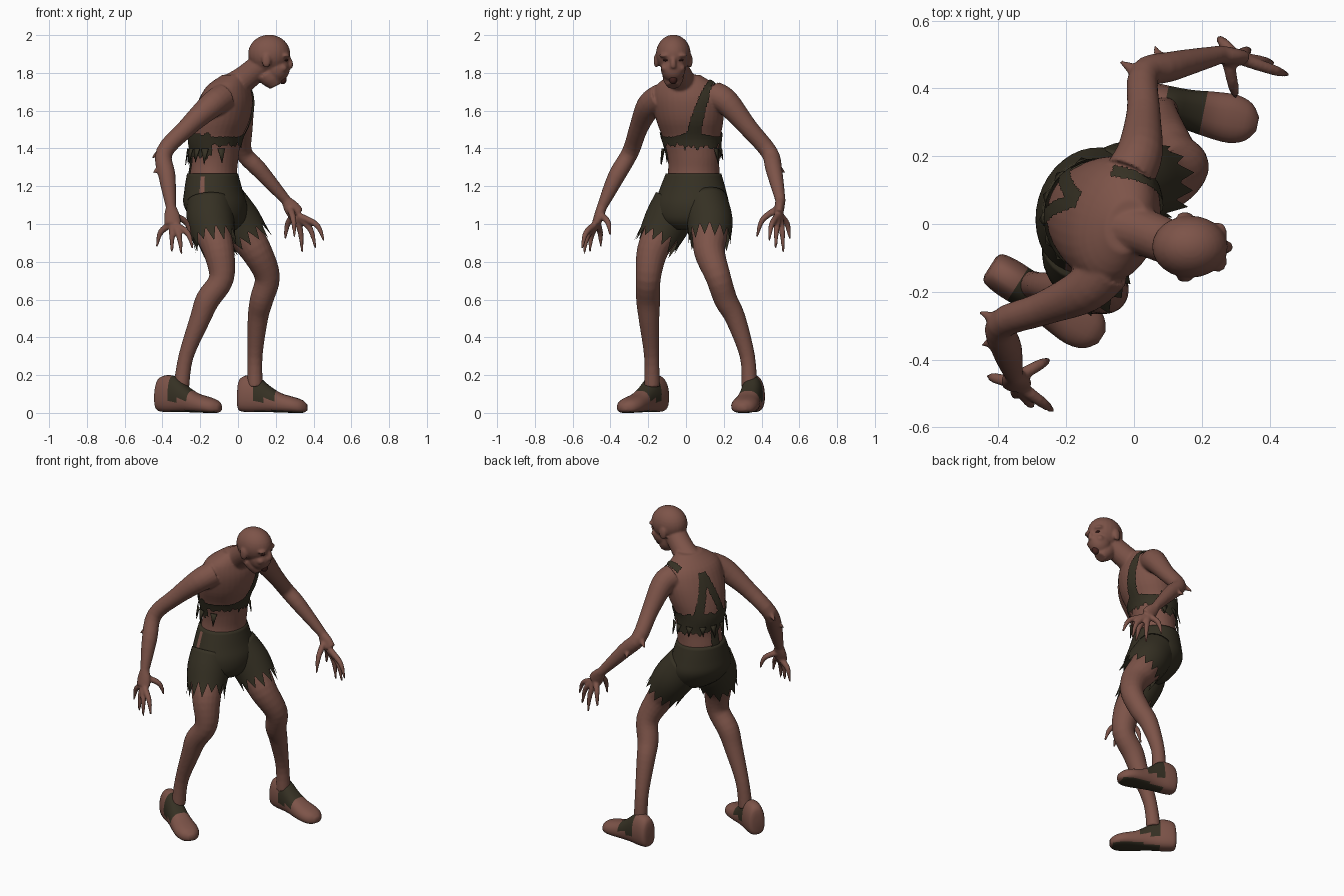
import bpy, bmesh, math, random
from mathutils import Vector as V

if "Cube" in bpy.data.objects:
    bpy.data.objects.remove(bpy.data.objects["Cube"])
random.seed(4)

def material(name, rgb):
    m = bpy.data.materials.new(name)
    m.diffuse_color = (*rgb, 1)
    m.use_nodes = True
    m.node_tree.nodes["Principled BSDF"].inputs["Base Color"].default_value = m.diffuse_color
    return m
SKIN = material("brown skin", (0.205, 0.088, 0.066))
CLOTH = material("dark olive cloth", (0.036, 0.030, 0.017))
DARK = material("dark mouth", (0.055, 0.016, 0.013))

LAT, FWD = V((0.27, 0.963, 0)), V((0.963, -0.27, 0))   # twisted torso axes
UP = V((0, 0, 1))

def make(name, bm, mats):
    bmesh.ops.recalc_face_normals(bm, faces=bm.faces)
    for f in bm.faces:
        f.smooth = True
    me = bpy.data.meshes.new(name)
    bm.to_mesh(me)
    bm.free()
    for m in mats:
        me.materials.append(m)
    ob = bpy.data.objects.new(name, me)
    bpy.context.collection.objects.link(ob)
    return ob

def spline(pts, k=4):
    """Catmull-Rom through points of any dimension"""
    out = []
    for i in range(len(pts) - 1):
        p0, p1, p2, p3 = pts[max(i-1, 0)], pts[i], pts[i+1], pts[min(i+2, len(pts)-1)]
        for j in range(k):
            t = j / k
            out.append([0.5*(2*b + (c-a)*t + (2*a-5*b+4*c-d)*t*t + (3*b-a-3*c+d)*t**3)
                        for a, b, c, d in zip(p0, p1, p2, p3)])
    return out + [list(pts[-1])]

def skin_rings(bm, rings, caps=(True, True)):
    vs = [[bm.verts.new(p) for p in r] for r in rings]
    n = len(vs[0])
    faces = [[bm.faces.new((a[i], a[(i+1) % n], b[(i+1) % n], b[i])) for i in range(n)]
             for a, b in zip(vs, vs[1:])]
    if caps[0]:
        bm.faces.new(vs[0])
    if caps[1]:
        bm.faces.new(vs[-1])
    return faces

def loft(bm, pts, n=20, flat=False, jag=0, caps=(True, True)):
    """Tube through (x, y, z, radius[, radius2]); flat keeps the rings horizontal"""
    pts = spline([p if len(p) == 5 else (*p, p[3]) for p in pts])
    rings = []
    for i, p in enumerate(pts):
        t = (V(pts[min(i+1, len(pts)-1)][:3]) - V(pts[max(i-1, 0)][:3])).normalized()
        if flat:
            s, w = LAT, FWD
        else:
            s = (V((1, 0, 0)) - t * t.x).normalized()
            w = t.cross(s)
        ring = []
        for j in range(n):
            a = 2 * math.pi * j / n
            q = V(p[:3]) + s * p[3] * math.cos(a) + w * p[4] * math.sin(a)
            if jag and i == len(pts) - 1:          # ragged hem
                q += t * jag * ((1 if j % 2 else -0.6) * random.uniform(0.4, 1))
            ring.append(q)
        rings.append(ring)
    return skin_rings(bm, rings, caps)

def ball(bm, c, r):
    vs = bmesh.ops.create_uvsphere(bm, u_segments=24, v_segments=16, radius=1)["verts"]
    for v in vs:
        v.co = V(c) + V((v.co.x*r[0], v.co.y*r[1], v.co.z*r[2]))

body = bmesh.new()
# torso, horizontal rings: x, y, z, half width, half depth
loft(body, [(-.12, .03, 1.0, .11, .09), (-.12, .03, 1.1, .17, .14), (-.13, .04, 1.25, .14, .125),
            (-.12, .04, 1.35, .138, .122), (-.12, .03, 1.45, .153, .137), (-.09, .02, 1.55, .18, .15),
            (-.065, .01, 1.65, .19, .14), (-.05, .0, 1.73, .165, .11), (-.02, -.005, 1.79, .08, .06)], 32, flat=True)
# neck and head
loft(body, [(-.06, .0, 1.70, .085), (.03, -.025, 1.765, .07), (.12, -.06, 1.84, .066), (.16, -.065, 1.88, .06)])
ball(body, (.165, -.067, 1.9), (.112, .092, .102))
ball(body, (.205, -.068, 1.825), (.07, .066, .075))        # face
loft(body, [(.15, -.068, 1.80, .058), (.18, -.068, 1.765, .053), (.20, -.068, 1.73, .034)])   # jaw
loft(body, [(.262, -.068, 1.885, .014), (.276, -.068, 1.85, .016), (.27, -.068, 1.83, .018)])  # nose
for sy in (-1, 1):
    ball(body, (.25, -.068 + sy*.04, 1.892), (.025, .034, .013))   # brow
    ball(body, (.236, -.068 + sy*.045, 1.825), (.025, .02, .02))   # cheek
    ball(body, (.15, -.068 + sy*.09, 1.865), (.024, .013, .038))   # ear

# arms and clawed hands: path, palm end, fingertips (thumb first)
ARMS = [([(-.08, -.13, 1.67, .075), (-.145, -.195, 1.625, .068), (-.27, -.25, 1.51, .05), (-.39, -.295, 1.38, .045),
          (-.375, -.37, 1.25, .045), (-.355, -.445, 1.09, .027)], (-.345, -.475, 1.0),
         [(-.25, -.40, .94), (-.24, -.55, .87), (-.30, -.54, .84), (-.35, -.51, .85), (-.43, -.45, .88)],
         [((-.39, -.29, 1.40), (-.455, -.26, 1.35)), ((-.385, -.33, 1.32), (-.45, -.36, 1.27))]),
        ([(-.01, .15, 1.68, .075), (.018, .215, 1.645, .068), (.028, .33, 1.51, .05), (.03, .44, 1.38, .045),
          (.11, .465, 1.29, .044), (.255, .50, 1.125, .027)], (.31, .49, 1.05),
         [(.30, .375, .93), (.455, .44, .91), (.41, .475, .87), (.34, .515, .85), (.25, .55, .92)],
         [((.02, .44, 1.39), (-.04, .48, 1.35)), ((.09, .46, 1.32), (.06, .525, 1.27))])]
for path, palm, tips, spikes in ARMS:
    loft(body, path)
    wrist, palm = V(path[-1][:3]), V(palm)
    loft(body, [(*wrist, .027), (*wrist.lerp(palm, .5), .042, .026), (*palm, .044, .024)])
    for k, tip in enumerate(tips):
        tip = V(tip)
        base = wrist.lerp(palm, .35 if k == 0 else .85)
        base = base + (tip - base) * .12
        out = (tip - base)
        out.z = 0
        mid = base.lerp(tip, .5) + out * .22 + UP * .018
        loft(body, [(*base, .019), (*mid, .016), (*tip, .006)], 10)
    for a, b in spikes:                                    # torn elbow skin
        loft(body, [(*a, .028), (*b, .005)], 10)

# legs
LEGS = [[(-.15, -.05, 1.08, .11), (-.13, -.13, .95, .095), (-.10, -.18, .85, .082), (-.088, -.2, .71, .066),
         (-.16, -.2, .6, .064), (-.20, -.196, .5, .055), (-.275, -.182, .3, .04), (-.30, -.18, .14, .042)],
        [(-.07, .11, 1.08, .11), (.03, .125, .95, .095), (.10, .125, .85, .082), (.155, .17, .72, .067),
         (.125, .21, .6, .062), (.105, .262, .5, .054), (.09, .325, .3, .04), (.09, .335, .14, .042)]]
for leg in LEGS:
    loft(body, leg)

# fuse all flesh into one smooth skin
ob = make("body", body, [])
rm = ob.modifiers.new("fuse", 'REMESH')
rm.mode, rm.voxel_size = 'VOXEL', 0.007
sm = ob.modifiers.new("soften", 'SMOOTH')
sm.factor, sm.iterations = 0.5, 3
dg = bpy.context.evaluated_depsgraph_get()
fused = bpy.data.meshes.new_from_object(ob.evaluated_get(dg))
ob.modifiers.clear()
ob.data = fused
fused.materials.clear()
fused.materials.append(SKIN)
fused.polygons.foreach_set("use_smooth", [True] * len(fused.polygons))

# torn shirt: the skin faces under a band, a shoulder strap and back shreds, lifted off the skin
def shirt(p):
    d = p - V((-.1, .02, 0))
    u, v, z = d.dot(LAT), d.dot(FWD), p.z
    if abs(u) > .215 or not 1.26 < z < 1.85:
        return False
    a = math.atan2(v, u)
    rag = .022 * abs((a * 3.2) % 2 - 1) + .02 * abs((a * 7.3) % 2 - 1)
    if v > 0:                                              # chest side
        low = 1.385 + rag if u > 0 else 1.405 + rag * .6
        if low < z < 1.465 + .03 * math.exp(-((u - .05) / .06) ** 2):
            return True
        t = (z - 1.47) / .3
        return 0 < t < 1.3 and abs(u - (.05 + .10 * t)) < .036 - .018 * min(t, 1)
    if 1.335 + rag < z < 1.47 + rag * .5:                  # back band
        return True
    if z < 1.4:
        return abs(u - .0) < .03
    t = (z - 1.47) / .24                                   # forked shreds up the back
    return 0 < t < 1 and abs(abs(u - .03) - .075 * (1 - t)) < .024

src = bmesh.new()
src.from_mesh(fused)
src.normal_update()
bmesh.ops.delete(src, geom=[f for f in src.faces if not shirt(f.calc_center_median())], context='FACES')
for v in src.verts:
    v.co += v.normal * .009
make("torn_shirt", src, [CLOTH])
# loose tatters below the shirt band
bm = bmesh.new()
for a in (150, 185, 205, 225, 250, 275, 300, 330, 360, 20):
    c, s = math.cos(math.radians(a)), math.sin(math.radians(a))
    o = V((-.12, .03, 0)) + LAT * c * .162 + FWD * s * .147
    tan = LAT * -s + FWD * c
    out = LAT * c + FWD * s
    ring = [o + tan*.02 + UP*1.40, o - tan*.02 + UP*1.40, o + out*.012 + UP*random.uniform(1.31, 1.35)]
    inner = [p - out * .005 for p in ring]
    skin_rings(bm, [inner, ring])
make("shirt_tatters", bm, [CLOTH])

# ragged shorts: seat and two legs
bm = bmesh.new()
seat = loft(bm, [(-.135, .04, 1.268, .148, .134), (-.13, .035, 1.18, .178, .152), (-.12, .03, 1.1, .198, .165),
                 (-.10, .02, 1.02, .175, .135), (-.09, .02, .97, .10, .08)], 36, flat=True)
for row in seat[1:9]:                                      # split side seam shows skin
    row[18].material_index = 1
loft(bm, [(-.15, -.05, 1.12, .12), (-.145, -.095, 1.02, .125), (-.125, -.145, .92, .112)], 26, jag=.07, caps=(True, False))
loft(bm, [(-.08, .10, 1.12, .12), (-.005, .125, 1.02, .122), (.055, .125, .93, .112)], 26, jag=.07, caps=(True, False))
make("ragged_shorts", bm, [CLOTH, SKIN])

# shoes: position along the foot, half width, bottom, top
PROFILE = [(0, .03, .03, .13), (.03, .05, .01, .18), (.15, .058, .004, .2), (.3, .058, .004, .19), (.45, .06, .004, .145),
           (.62, .068, .002, .105), (.8, .072, .0, .085), (.93, .055, .0, .068), (1, .02, .012, .045)]
def shoe(name, heel, toe):
    heel, toe = V((*heel, 0)), V((*toe, 0))
    d = toe - heel
    side = UP.cross(d).normalized()
    rings = []
    for s, w, z0, z1 in spline(PROFILE, 3):
        ring = []
        for j in range(24):
            a = 2 * math.pi * j / 24
            c, k = math.cos(a), math.sin(a)
            taper = 1 - .25 * max(k, 0)
            x = math.copysign(abs(c) ** .7, c) * w * taper
            z = (z0 + z1) / 2 + math.copysign(abs(k) ** .7, k) * (z1 - z0) / 2
            ring.append(heel + d * s + side * x + UP * max(z, 0))
        rings.append(ring)
    bm = bmesh.new()
    skin_rings(bm, rings)
    bmesh.ops.recalc_face_normals(bm, faces=bm.faces)
    for f in bm.faces:                                     # dark tongue patch and sole
        p = f.calc_center_median()
        s = (p - heel).dot(d) / d.length_squared
        if (.24 < s < .56 and p.z > .065) or (f.normal.z < -.8 and .25 < s < .95):
            f.material_index = 1
    make(name, bm, [SKIN, CLOTH])
shoe("right_shoe", (-.425, -.125), (-.095, -.335))
shoe("left_shoe", (0, .37), (.365, .295))

# open mouth and sunken eyes
bm = bmesh.new()
ball(bm, (.236, -.068, 1.768), (.022, .022, .028))
make("mouth", bm, [DARK])
bm = bmesh.new()
for sy in (-1, 1):
    ball(bm, (.252, -.068 + sy*.036, 1.868), (.012, .018, .007))
make("eyes", bm, [DARK])
